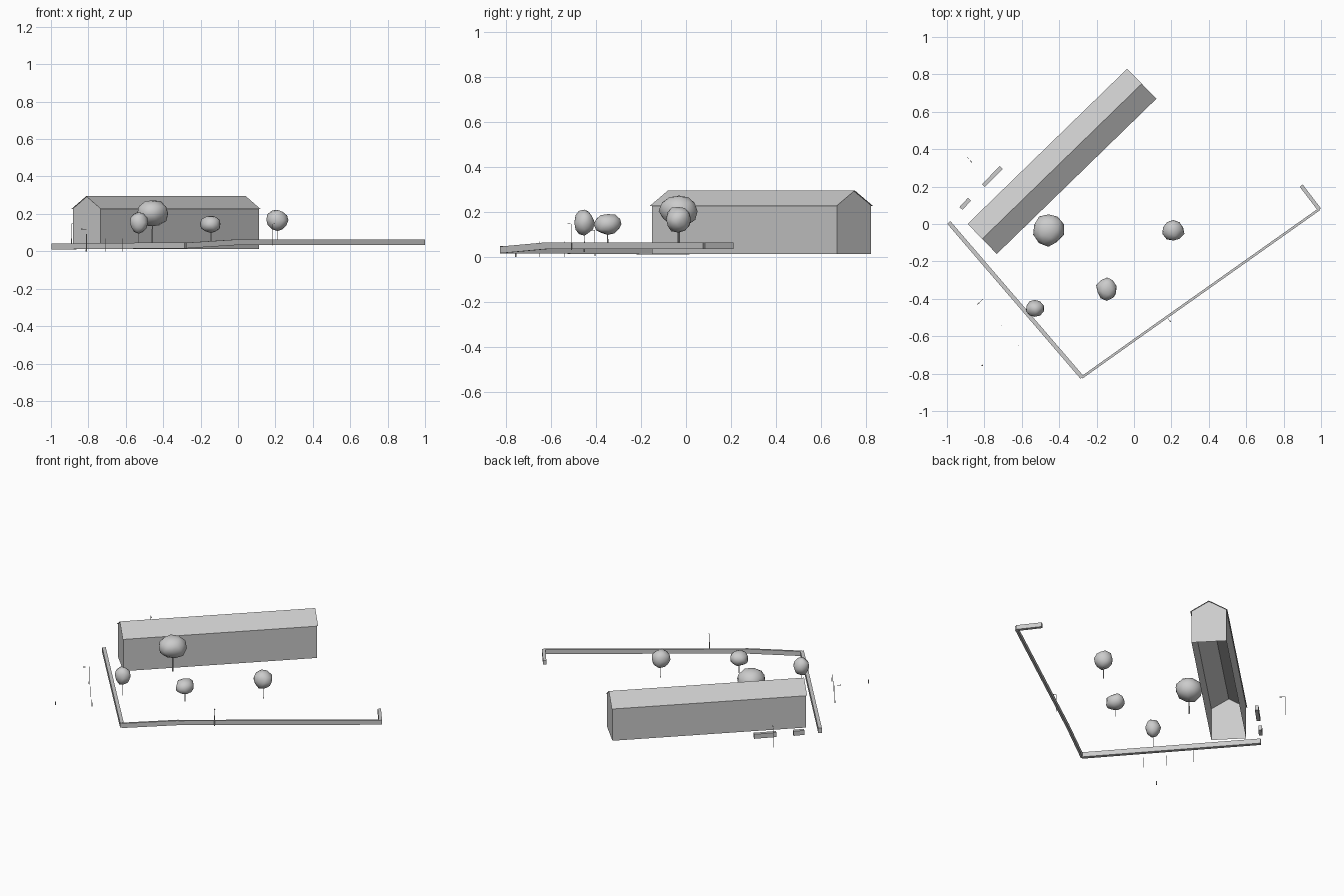
import bpy, bmesh, math, random
from mathutils import Vector, Matrix

if "Cube" in bpy.data.objects:
    bpy.data.objects.remove(bpy.data.objects["Cube"])

random.seed(4)


def finish(name, bm, smooth=False):
    mesh = bpy.data.meshes.new(name)
    bm.to_mesh(mesh)
    bm.free()
    ob = bpy.data.objects.new(name, mesh)
    bpy.context.collection.objects.link(ob)
    for p in mesh.polygons:
        p.use_smooth = smooth
    return ob


def bar(bm, a, b, width, height):
    """Upright wall segment; a and b are (x, y, base z)."""
    a, b = Vector(a), Vector(b)
    d = (b - a).to_2d().normalized()
    n = Vector((-d.y, d.x, 0)) * width / 2
    up = Vector((0, 0, height))
    v = [bm.verts.new(p) for p in (a - n, b - n, b + n, a + n,
                                   a - n + up, b - n + up, b + n + up, a + n + up)]
    for f in ((3, 2, 1, 0), (4, 5, 6, 7), (0, 1, 5, 4), (1, 2, 6, 5), (2, 3, 7, 6), (3, 0, 4, 7)):
        bm.faces.new([v[i] for i in f])


def sweep_profile(name, profile, half_len, caps, place):
    """Extrude a (y, z) profile along local x as an open shell."""
    bm = bmesh.new()
    ends = [[bm.verts.new((x, y, z)) for y, z in profile] for x in (-half_len, half_len)]
    for i in range(len(profile) - 1):
        bm.faces.new((ends[0][i], ends[0][i + 1], ends[1][i + 1], ends[1][i]))
    if caps:
        bm.faces.new(ends[0][::-1])
        bm.faces.new(ends[1])
    ob = finish(name, bm)
    ob.matrix_world = place
    return ob


# Long building: open-bottomed walls and a gabled roof
place = Matrix.Translation((-0.385, 0.335, 0)) @ Matrix.Rotation(math.radians(44.2), 4, 'Z')
sweep_profile("building_walls",
              [(0.105, 0.013), (0.105, 0.229), (0, 0.292), (-0.105, 0.229), (-0.105, 0.013)],
              0.59, True, place)
sweep_profile("building_roof", [(0.112, 0.227), (0, 0.295), (-0.112, 0.227)], 0.595, False, place)

# Low boundary wall, dropping toward the near corner
segments = [
    ((-0.99, 0.008, 0.010), (-0.278, -0.820, 0.016), 0.022, 0.032),
    ((-0.278, -0.820, 0.016), (0.0, -0.622, 0.034), 0.013, 0.030),
    ((0.0, -0.622, 0.034), (0.992, 0.080, 0.034), 0.013, 0.029),
    ((0.991, 0.078, 0.034), (0.894, 0.205, 0.034), 0.020, 0.029),
]
bm = bmesh.new()
for s in segments:
    bar(bm, *s)
finish("boundary_wall", bm)

# Two short walls behind the building
for i, (a, b) in enumerate([((-0.805, 0.205, 0.013), (-0.71, 0.302, 0.013)),
                            ((-0.925, 0.083, 0.013), (-0.88, 0.132, 0.013))]):
    bm = bmesh.new()
    bar(bm, a, b, 0.022, 0.030)
    finish(f"short_wall_{i + 1}", bm)

# Trees: centre, crown radii, trunk base
trees = [
    ((-0.458, -0.030, 0.203), (0.085, 0.088, 0.073), 0.040),
    ((0.210, -0.035, 0.166), (0.060, 0.058, 0.058), 0.040),
    ((-0.145, -0.348, 0.145), (0.057, 0.062, 0.049), 0.045),
    ((-0.530, -0.452, 0.153), (0.048, 0.046, 0.057), 0.022),
]
for i, (c, r, base) in enumerate(trees):
    bm = bmesh.new()
    bmesh.ops.create_icosphere(bm, subdivisions=2, radius=1)
    for v in bm.verts:
        v.co *= random.uniform(0.91, 1.06)
    bmesh.ops.scale(bm, vec=r, verts=bm.verts)
    bmesh.ops.translate(bm, vec=c, verts=bm.verts)
    finish(f"tree_crown_{i + 1}", bm, True)
    bm = bmesh.new()
    h = c[2] - base
    bmesh.ops.create_cone(bm, cap_ends=True, segments=6, radius1=r[0] * 0.05,
                          radius2=r[0] * 0.035, depth=h,
                          matrix=Matrix.Translation((c[0], c[1], base + h / 2)))
    finish(f"tree_trunk_{i + 1}", bm)


def post(bm, x, y, z0, z1, r):
    bmesh.ops.create_cone(bm, cap_ends=True, segments=6, radius1=r, radius2=r * 0.7, depth=z1 - z0,
                          matrix=Matrix.Translation((x, y, (z0 + z1) / 2)))


# Street lamps: thin pole with a short arm and a flat head
lamps = [
    ((-0.810, -0.405), (-0.838, -0.430), 0.003, 0.119),
    ((-0.890, 0.355), (-0.867, 0.330), 0.020, 0.148),
    ((0.183, -0.508), (0.197, -0.524), 0.030, 0.147),
]
for i, (p, q, z0, z1) in enumerate(lamps):
    bm = bmesh.new()
    post(bm, *p, z0, z1, 0.002)
    mid = [p[k] + (q[k] - p[k]) * 0.6 for k in (0, 1)]
    bar(bm, (*p, z1 - 0.002), (*mid, z1 - 0.001), 0.0015, 0.0015)
    bar(bm, (*mid, z1 - 0.002), (*q, z1 - 0.001), 0.005, 0.003)
    finish(f"street_lamp_{i + 1}", bm)

# Small posts and a bollard beside the road
for i, (x, y, z1, r) in enumerate([(-0.706, -0.541, 0.068, 0.0018),
                                   (-0.617, -0.650, 0.068, 0.0018),
                                   (-0.811, -0.756, 0.022, 0.004)]):
    bm = bmesh.new()
    post(bm, x, y, 0.0, z1, r)
    finish(f"road_post_{i + 1}", bm)
